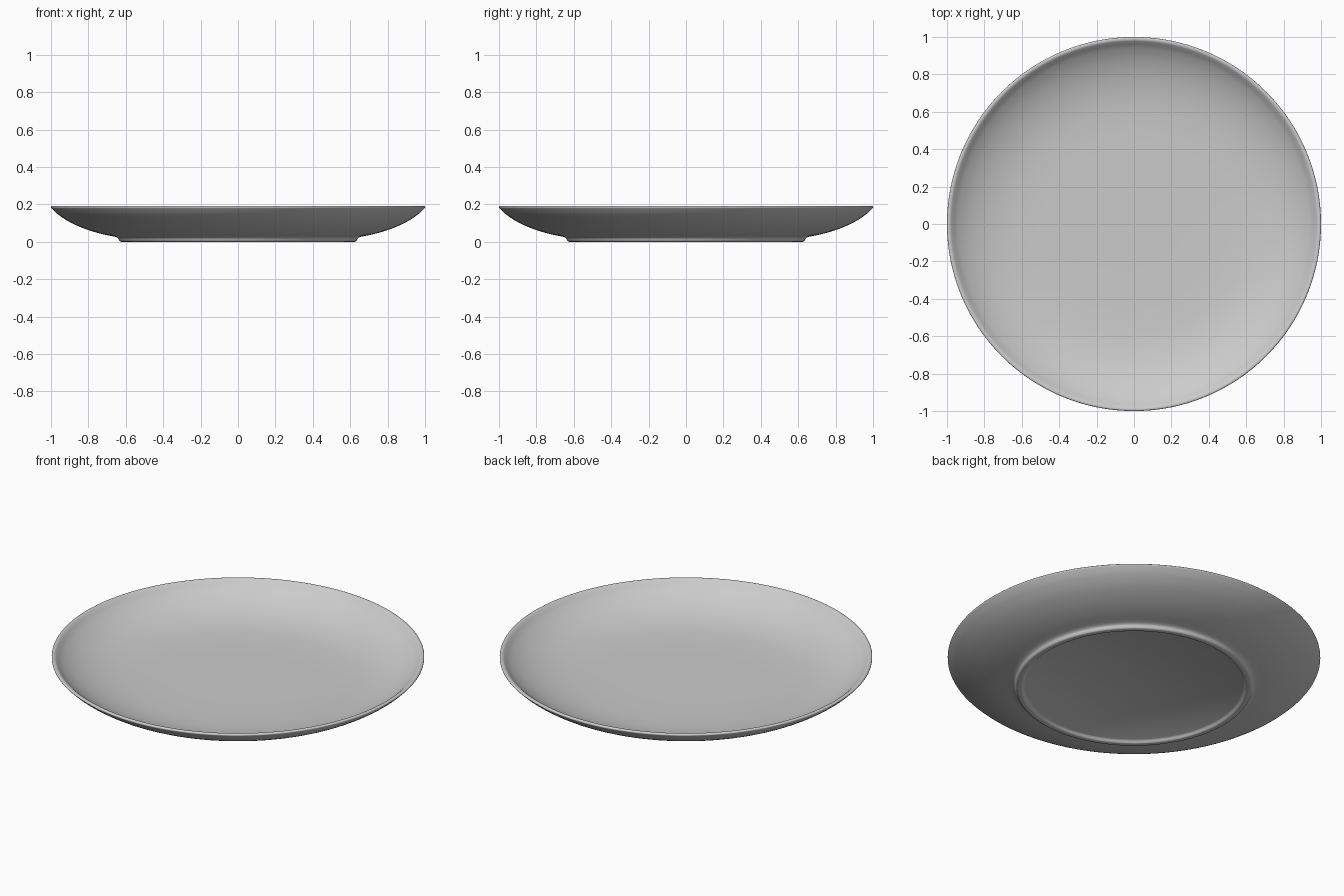
import bpy, bmesh, math
from mathutils import Vector

if "Cube" in bpy.data.objects:
    bpy.data.objects.remove(bpy.data.objects["Cube"])


def smooth_path(pts, steps=5):
    """Catmull-Rom curve through (radius, height) points."""
    p = [Vector(q) for q in pts]
    p = [2 * p[0] - p[1]] + p + [2 * p[-1] - p[-2]]
    out = []
    for a, b, c, d in zip(p, p[1:], p[2:], p[3:]):
        for i in range(steps):
            t = i / steps
            out.append(0.5 * (2 * b + (c - a) * t + (2 * a - 5 * b + 4 * c - d) * t * t
                              + (3 * b - a - 3 * c + d) * t ** 3))
    return out + [p[-2]]


def lathe(name, profile, segments=128):
    bm = bmesh.new()
    verts = [bm.verts.new((r, 0, z)) for r, z in profile]
    edges = [bm.edges.new(e) for e in zip(verts, verts[1:])]
    bmesh.ops.spin(bm, geom=verts + edges, axis=(0, 0, 1), cent=(0, 0, 0),
                   angle=math.tau, steps=segments, use_duplicate=False)
    bmesh.ops.remove_doubles(bm, verts=bm.verts, dist=1e-5)
    bmesh.ops.recalc_face_normals(bm, faces=bm.faces)
    mesh = bpy.data.meshes.new(name)
    bm.to_mesh(mesh)
    bm.free()
    obj = bpy.data.objects.new(name, mesh)
    bpy.context.collection.objects.link(obj)
    bpy.context.view_layer.objects.active = obj
    obj.select_set(True)
    bpy.ops.object.shade_smooth_by_angle(angle=math.radians(35))
    return obj


# Underside: recessed base and foot ring
base = [(0, 0.016), (0.585, 0.016)]
foot = smooth_path([(0.592, 0.012), (0.602, 0.002), (0.612, 0.0), (0.627, 0.001),
                    (0.635, 0.007), (0.641, 0.019), (0.652, 0.026)], 3)
# Outer wall, rounded rim and dished inside
wall = smooth_path([(0.665, 0.029), (0.74, 0.045), (0.82, 0.070), (0.90, 0.106),
                    (0.96, 0.145), (0.994, 0.176), (1.0, 0.186), (0.994, 0.192),
                    (0.983, 0.191), (0.972, 0.183), (0.94, 0.155), (0.88, 0.119),
                    (0.80, 0.087), (0.70, 0.063), (0.58, 0.050), (0.40, 0.045), (0, 0.044)])
lathe("plate", base + foot + [Vector(v) for v in wall])
